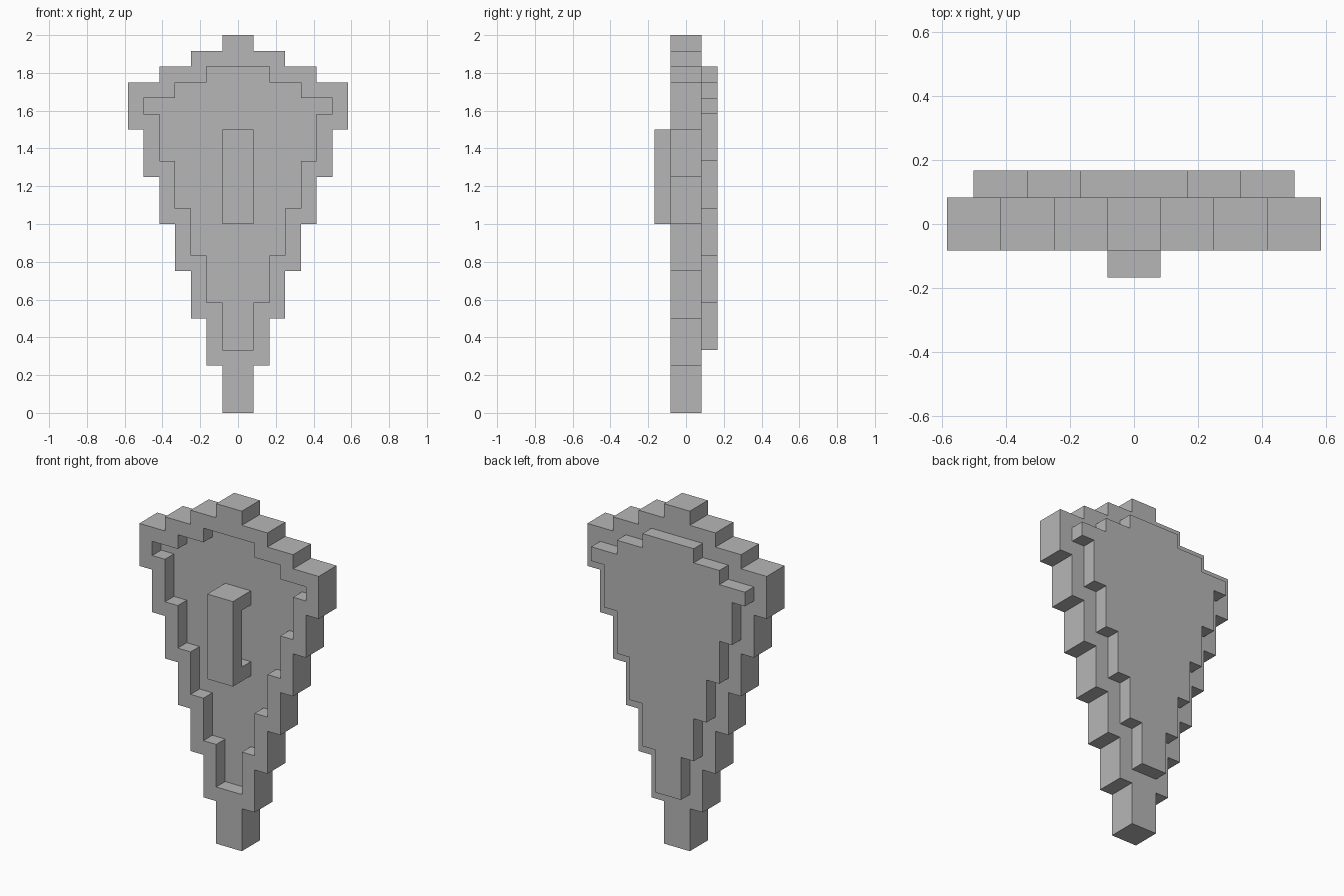
import bpy
import bmesh

U = 1 / 12  # block size

cube = bpy.data.objects.get("Cube")
if cube:
    bpy.data.objects.remove(cube, do_unlink=True)

grey = bpy.data.materials.new("plain grey")
grey.use_nodes = True
GREY = (0.47, 0.47, 0.47, 1)
grey.diffuse_color = GREY
grey.node_tree.nodes["Principled BSDF"].inputs["Base Color"].default_value = GREY


def extrude_outline(name, outline, axis, start, end):
    """Extrude a closed 2D outline along x or y, all in blocks."""
    bm = bmesh.new()
    if axis == "y":
        points = [(a, start, z) for a, z in outline]
        shift = (0, (end - start) * U, 0)
    else:
        points = [(start, a, z) for a, z in outline]
        shift = ((end - start) * U, 0, 0)
    verts = [bm.verts.new([c * U for c in p]) for p in points]
    face = bm.faces.new(verts)
    result = bmesh.ops.extrude_face_region(bm, geom=[face], use_keep_orig=True)
    moved = [g for g in result["geom"] if isinstance(g, bmesh.types.BMVert)]
    bmesh.ops.translate(bm, verts=moved, vec=shift)
    bmesh.ops.recalc_face_normals(bm, faces=bm.faces[:])
    mesh = bpy.data.meshes.new(name)
    bm.to_mesh(mesh)
    bm.free()
    mesh.materials.append(grey)
    obj = bpy.data.objects.new(name, mesh)
    bpy.context.collection.objects.link(obj)
    return obj


def stepped_outline(base, steps):
    """Mirrored stair outline from (half width, height) steps."""
    right, z = [], base
    for half, height in steps:
        right += [(half, z), (half, z + height)]
        z += height
    return right + [(-x, z) for x, z in reversed(right)]


# Stair profiles of the shield and of its smaller inner panel
outer = stepped_outline(0, [(w, 3) for w in range(1, 8)] + [(5, 1), (3, 1), (1, 1)])
inner = stepped_outline(4, [(w, 3) for w in range(1, 6)] + [(6, 1), (4, 1), (2, 1)])

# Shield body with a pocket sunk into the front
body = extrude_outline("shield_body", outer, "y", -1, 1)
cutter = extrude_outline("pocket_cutter", inner, "y", -3, 0)
cutter.hide_render = True
pocket = body.modifiers.new("pocket", "BOOLEAN")
pocket.operation = "DIFFERENCE"
pocket.solver = "EXACT"
pocket.object = cutter
bpy.context.view_layer.objects.active = body
bpy.ops.object.modifier_apply(modifier=pocket.name)
bpy.data.objects.remove(cutter, do_unlink=True)

# Raised panel on the back
extrude_outline("back_panel", inner, "y", 1, 2)

# Bracket-shaped handle standing in the pocket
bracket = [(0, 12), (-2, 12), (-2, 18), (0, 18),
           (0, 17), (-1, 17), (-1, 13), (0, 13)]
extrude_outline("handle", bracket, "x", -1, 1)
